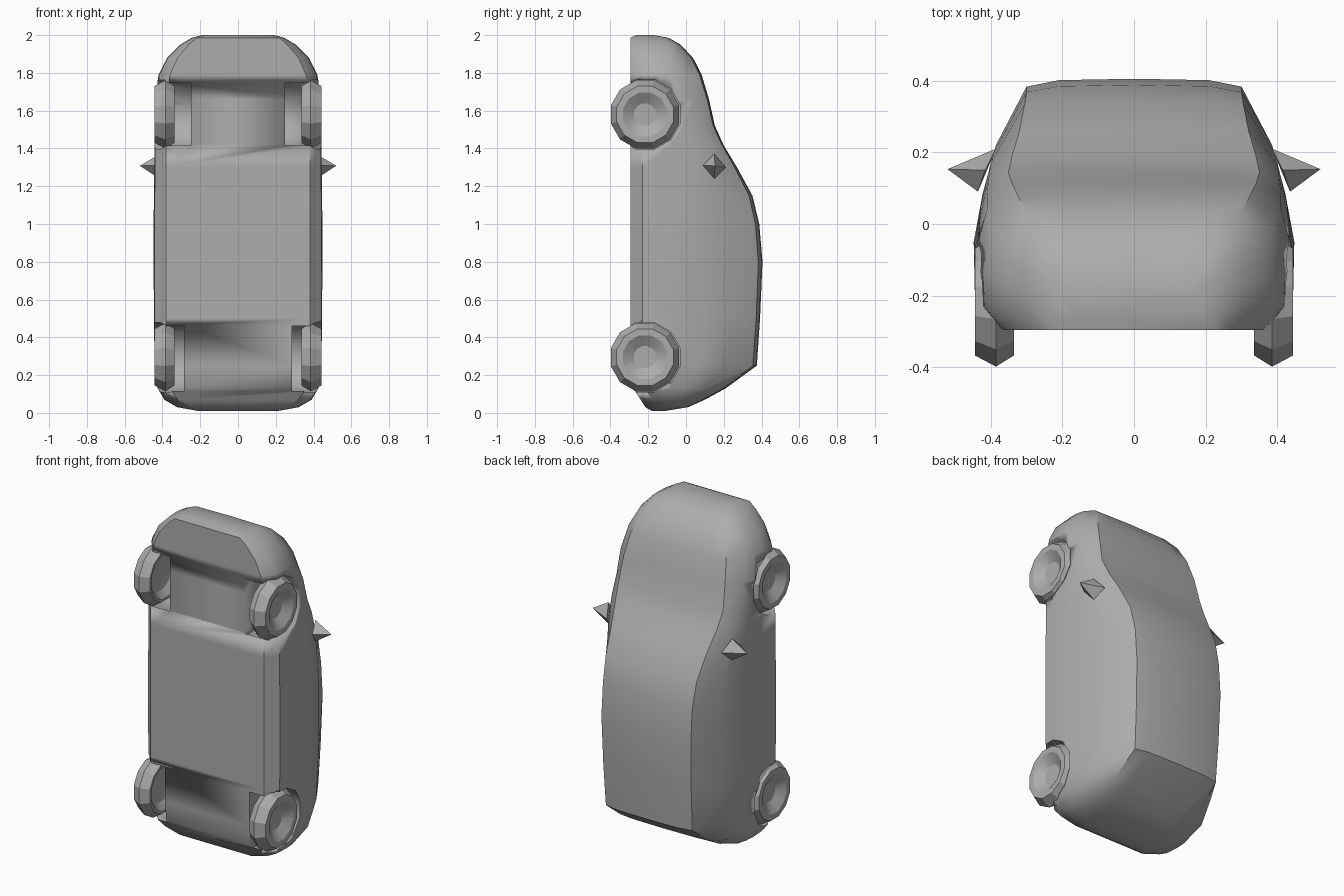
import bpy, bmesh, math
from mathutils import Matrix, Vector

if "Cube" in bpy.data.objects:
    bpy.data.objects.remove(bpy.data.objects["Cube"])

paint = bpy.data.materials.new("grey")
paint.diffuse_color = (0.42, 0.42, 0.42, 1)
paint.use_nodes = True
paint.node_tree.nodes["Principled BSDF"].inputs["Base Color"].default_value = paint.diffuse_color


def make(name, bm, angle=35):
    bmesh.ops.recalc_face_normals(bm, faces=bm.faces)
    me = bpy.data.meshes.new(name)
    bm.to_mesh(me)
    bm.free()
    me.materials.append(paint)
    ob = bpy.data.objects.new(name, me)
    bpy.context.collection.objects.link(ob)
    smooth(ob, angle)
    return ob


def smooth(ob, angle):
    bpy.ops.object.select_all(action='DESELECT')
    ob.select_set(True)
    bpy.context.view_layer.objects.active = ob
    bpy.ops.object.shade_smooth_by_angle(angle=math.radians(angle))


def loft(rings, closed_ends=True):
    bm = bmesh.new()
    rows = [[bm.verts.new(p) for p in r] for r in rings]
    n = len(rows[0])
    for a, b in zip(rows, rows[1:]):
        for i in range(n):
            j = (i + 1) % n
            bm.faces.new((a[i], a[j], b[j], b[i]))
    if closed_ends:
        bm.faces.new(rows[0])
        bm.faces.new(rows[-1])
    return bm


# Body stations from tail (low z) to nose:
# z, roof y, roof half width, shoulder y, shoulder half width, side half width, floor half width, floor y
STATIONS = [
    (0.01, -0.11, 0.17, -0.13, 0.20, 0.21, 0.17, -0.18),
    (0.03, 0.01, 0.25, -0.03, 0.31, 0.32, 0.24, -0.215),
    (0.07, 0.10, 0.29, 0.03, 0.37, 0.39, 0.32, -0.24),
    (0.13, 0.21, 0.30, 0.10, 0.40, 0.425, 0.36, -0.28),
    (0.25, 0.375, 0.29, 0.20, 0.385, 0.442, 0.38, -0.295),
    (0.50, 0.392, 0.295, 0.22, 0.385, 0.445, 0.38, -0.295),
    (0.80, 0.405, 0.30, 0.22, 0.385, 0.447, 0.38, -0.295),
    (1.00, 0.388, 0.30, 0.22, 0.385, 0.447, 0.38, -0.295),
    (1.15, 0.352, 0.305, 0.20, 0.39, 0.445, 0.38, -0.295),
    (1.30, 0.270, 0.32, 0.17, 0.40, 0.443, 0.38, -0.295),
    (1.42, 0.198, 0.34, 0.13, 0.405, 0.442, 0.38, -0.295),
    (1.52, 0.153, 0.35, 0.08, 0.41, 0.442, 0.38, -0.295),
    (1.66, 0.122, 0.34, 0.04, 0.41, 0.442, 0.38, -0.295),
    (1.79, 0.083, 0.32, -0.01, 0.39, 0.42, 0.36, -0.295),
    (1.88, 0.037, 0.29, -0.05, 0.35, 0.375, 0.32, -0.295),
    (1.95, -0.03, 0.25, -0.08, 0.29, 0.305, 0.26, -0.295),
    (1.985, -0.09, 0.21, -0.12, 0.235, 0.245, 0.22, -0.295),
    (2.00, -0.17, 0.17, -0.18, 0.18, 0.19, 0.17, -0.265),
]


def section(z, yt, wt, ys, ws, wm, wb, yb):
    sill = yb + min(0.065, 0.3 * (ys - yb))
    ym = ys + (sill - ys) * 0.6
    half = [(wb, yb), (wm - 0.004, sill), (wm, ym),
            ((ws + wm) / 2 + 0.006, (ys + ym) / 2), (ws, ys),
            (wt, yt - 0.12 * (yt - ys)), (wt * 0.7, yt - 0.004)]
    pts = half + [(0, yt)] + [(-x, y) for x, y in reversed(half)]
    return [(x, y, z) for x, y in pts]


body = make("body", loft([section(*s) for s in STATIONS]))


def disc_rings(profile, side, y, z, n):
    return [[(side * x, y + r * math.cos(2 * math.pi * (i + 0.5) / n),
              z + r * math.sin(2 * math.pi * (i + 0.5) / n)) for i in range(n)]
            for x, r in profile]


# Wheels with hollow hubs, sitting in arches cut from the body
TYRE = [(0.375, 0.05), (0.365, 0.10), (0.335, 0.14), (0.335, 0.155), (0.385, 0.187),
        (0.443, 0.155), (0.443, 0.12), (0.405, 0.06)]
for end, z, inner in (("rear", 0.295, 0.285), ("front", 1.58, 0.25)):
    for side, word in ((1, "right"), (-1, "left")):
        arch = make(f"{end}_{word}_arch_cutter",
                    loft(disc_rings([(inner, 0.19), (0.6, 0.19)], side, -0.215, z, 12)))
        arch.hide_render = True
        arch.hide_viewport = True
        cut = body.modifiers.new("arch", 'BOOLEAN')
        cut.operation = 'DIFFERENCE'
        cut.solver = 'EXACT'
        cut.object = arch
        make(f"{end}_{word}_wheel", loft(disc_rings(TYRE, side, -0.217, z, 12)), 25)

# Wing mirrors: pointed four-sided spikes
for side, word in ((1, "right"), (-1, "left")):
    bm = bmesh.new()
    base = [bm.verts.new((side * x, y, z)) for x, y, z in
            ((0.385, 0.21, 1.30), (0.415, 0.15, 1.37), (0.435, 0.09, 1.31), (0.415, 0.15, 1.24))]
    tip = bm.verts.new((side * 0.52, 0.153, 1.308))
    bm.faces.new(base)
    for i in range(4):
        bm.faces.new((base[i], base[(i + 1) % 4], tip))
    make(f"{word}_mirror", bm, 20)
